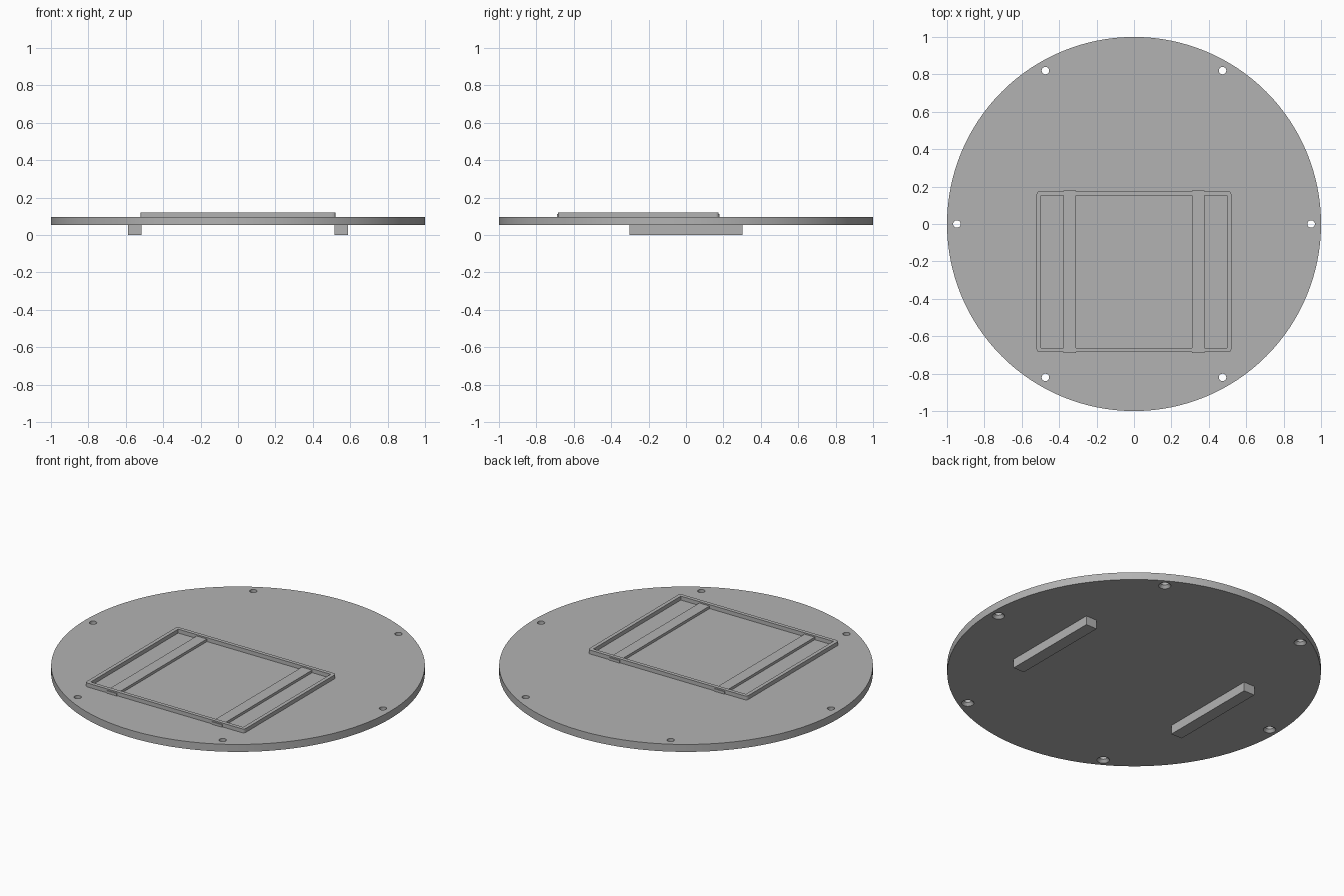
import bpy, bmesh, math
from mathutils import Matrix

if "Cube" in bpy.data.objects:
    bpy.data.objects.remove(bpy.data.objects["Cube"])

grey = bpy.data.materials.new("plain_grey")
grey.use_nodes = True
grey.diffuse_color = (0.45, 0.45, 0.45, 1)
grey.node_tree.nodes["Principled BSDF"].inputs["Base Color"].default_value = grey.diffuse_color

BOTTOM, TOP = 0.053, 0.097
RIM_TOP = 0.12


def make(name, bm):
    bmesh.ops.recalc_face_normals(bm, faces=bm.faces)
    mesh = bpy.data.meshes.new(name)
    bm.to_mesh(mesh)
    bm.free()
    mesh.materials.append(grey)
    obj = bpy.data.objects.new(name, mesh)
    bpy.context.collection.objects.link(obj)
    return obj


def box(name, x0, x1, y0, y1, z0, z1):
    bm = bmesh.new()
    bmesh.ops.create_cube(bm, size=1)
    bmesh.ops.scale(bm, vec=(x1 - x0, y1 - y0, z1 - z0), verts=bm.verts)
    bmesh.ops.translate(bm, vec=((x0 + x1) / 2, (y0 + y1) / 2, (z0 + z1) / 2), verts=bm.verts)
    return make(name, bm)


def add_cone(bm, r_low, r_high, z0, z1, x=0, y=0, sides=32):
    bmesh.ops.create_cone(bm, cap_ends=True, segments=sides, radius1=r_low, radius2=r_high,
                          depth=z1 - z0, matrix=Matrix.Translation((x, y, (z0 + z1) / 2)))


def cut(obj, cutter):
    cutter.hide_render = True
    mod = obj.modifiers.new("cut", 'BOOLEAN')
    mod.operation = 'DIFFERENCE'
    mod.solver = 'EXACT'
    mod.object = cutter
    bpy.ops.object.select_all(action='DESELECT')
    bpy.context.view_layer.objects.active = obj
    obj.select_set(True)
    bpy.ops.object.modifier_apply(modifier=mod.name)
    bpy.data.objects.remove(cutter)


# Round plate
bm = bmesh.new()
add_cone(bm, 1, 1, BOTTOM, TOP, sides=128)
plate = make("round_plate", bm)

# Screw holes, countersunk from below
for i in range(6):
    a = math.radians(60 * i)
    x, y = 0.947 * math.cos(a), 0.947 * math.sin(a)
    for r_low, z0, z1 in ((0.02, 0, 0.2), (0.036, BOTTOM - 0.003, BOTTOM + 0.016)):
        bm = bmesh.new()
        add_cone(bm, r_low, 0.02, z0, z1, x, y)
        cut(plate, make("hole_cutter", bm))
bpy.ops.object.shade_smooth_by_angle(angle=math.radians(30))

# Raised rectangular rim with softened outer corners
rim = box("raised_rim", -0.52, 0.52, -0.685, 0.175, TOP - 0.01, RIM_TOP)
bm = bmesh.new()
bm.from_mesh(rim.data)
corners = [e for e in bm.edges if abs(e.verts[0].co.z - e.verts[1].co.z) > 0.01]
bmesh.ops.bevel(bm, geom=corners, offset=0.015, segments=3, profile=0.5, affect='EDGES')
bm.to_mesh(rim.data)
bm.free()
cut(rim, box("rim_cutter", -0.498, 0.498, -0.663, 0.153, 0, 0.2))

# Strips across the rim and feet underneath, on both sides
for side, s in (("left", 1), ("right", -1)):
    x0, x1 = sorted((s * 0.31, s * 0.377))
    box(side + "_strip", x0, x1, -0.69, 0.18, TOP - 0.01, 0.112)
    x0, x1 = sorted((s * 0.515, s * 0.587))
    box(side + "_foot", x0, x1, -0.303, 0.303, 0, BOTTOM + 0.01)
